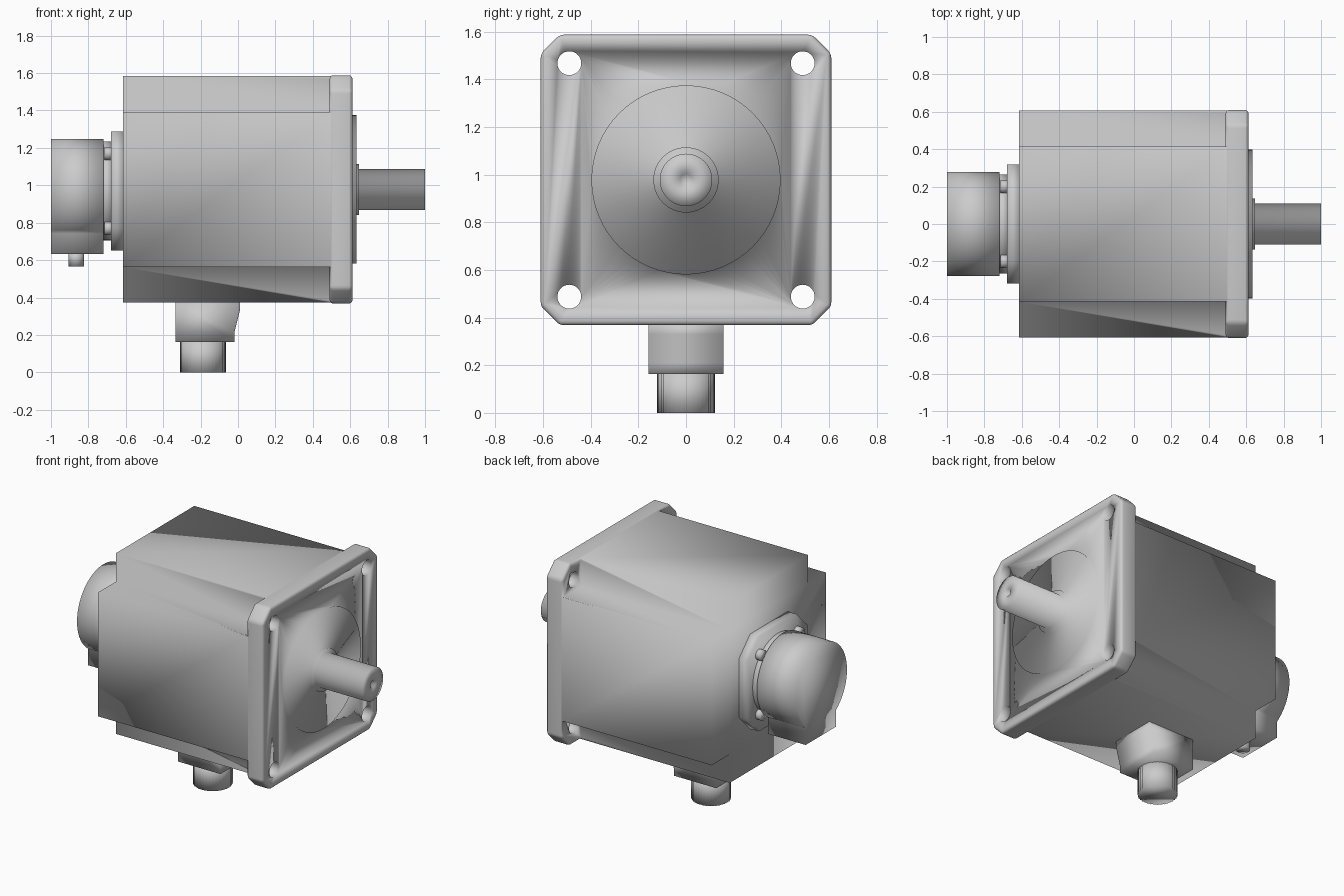
import bpy, bmesh
from math import sin, cos, pi, radians
from mathutils import Vector

if "Cube" in bpy.data.objects:
    bpy.data.objects.remove(bpy.data.objects["Cube"])

CZ = 0.978  # height of the shaft axis


def finish(name, bm, bevel=0.0):
    bmesh.ops.recalc_face_normals(bm, faces=bm.faces)
    if bevel:
        edges = [e for e in bm.edges if e.calc_face_angle(0) > radians(40)]
        bmesh.ops.bevel(bm, geom=edges, offset=bevel, segments=3,
                        profile=0.5, affect='EDGES')
    for f in bm.faces:
        f.smooth = True  # the castings are smooth shaded throughout
    me = bpy.data.meshes.new(name)
    bm.to_mesh(me)
    bm.free()
    ob = bpy.data.objects.new(name, me)
    bpy.context.collection.objects.link(ob)
    return ob


def prism(name, pts, axis, a, b, bevel=0.0):
    """Extrude a 2D outline along an axis: x uses (y,z), y uses (x,z), z uses (x,y)."""
    def put(p, t):
        return {'x': (t, p[0], p[1]), 'y': (p[0], t, p[1]), 'z': (p[0], p[1], t)}[axis]
    bm = bmesh.new()
    face = bm.faces.new([bm.verts.new(put(p, a)) for p in pts])
    ext = bmesh.ops.extrude_face_region(bm, geom=[face])
    d = Vector(put((0, 0), b - a))
    bmesh.ops.translate(bm, vec=d, verts=[v for v in ext['geom'] if isinstance(v, bmesh.types.BMVert)])
    return finish(name, bm, bevel)


def combine(target, other, operation):
    """Apply a boolean and remove the second object."""
    mod = target.modifiers.new('combine', 'BOOLEAN')
    mod.operation, mod.object, mod.solver = operation, other, 'EXACT'
    bpy.context.view_layer.objects.active = target
    bpy.ops.object.modifier_apply(modifier=mod.name)
    bpy.data.objects.remove(other)


def circle(cx, cy, r, n=48):
    return [(cx + r * cos(2 * pi * i / n), cy + r * sin(2 * pi * i / n)) for i in range(n)]


def octagon(h, c, cz):
    k = h - c
    return [(y, cz + z) for y, z in [(h, -k), (h, k), (k, h), (-k, h), (-h, k), (-h, -k), (-k, -h), (k, -h)]]


def lathe_x(name, profile, cz, n=64):
    """Spin (x, radius) points around the shaft axis."""
    bm = bmesh.new()
    vs = [bm.verts.new((x, 0, cz + r)) for x, r in profile]
    es = [bm.edges.new(p) for p in zip(vs, vs[1:])]
    bmesh.ops.spin(bm, geom=vs + es, cent=(0, 0, cz), axis=(1, 0, 0), angle=2 * pi, steps=n)
    bmesh.ops.remove_doubles(bm, verts=bm.verts, dist=1e-5)
    return finish(name, bm)


# housing: square section with stepped corners
h, k = 0.606, 0.415
outline = [(h, -k), (h, k), (k, k), (k, h), (-k, h), (-k, k),
           (-h, k), (-h, -k), (-k, -k), (-k, -h), (k, -h), (k, -k)]
body = prism('motor_body', [(y, CZ + z) for y, z in outline], 'x', -0.615, 0.55)

# mounting flange, then pilot disc, seal collar and shaft with centre hole
combine(body, prism('flange', octagon(0.61, 0.08, CZ), 'x', 0.49, 0.612, bevel=0.018), 'UNION')
combine(body, lathe_x('shaft', [(0.58, 0), (0.58, 0.397), (0.634, 0.397), (0.634, 0.137), (0.648, 0.137),
                                (0.648, 0.11), (1.0, 0.11), (1.0, 0.025), (0.95, 0)], CZ), 'UNION')

# four bolt holes through the flange
for sy in (-1, 1):
    for sz in (-1, 1):
        combine(body, prism('hole_cutter', circle(sy * 0.49, CZ + sz * 0.49, 0.05, 32), 'x', 0.4, 0.7),
                'DIFFERENCE')

# rear adapter plate and neck
EZ = 0.97
prism('rear_plate', octagon(0.318, 0.12, EZ), 'x', -0.68, -0.61)
prism('encoder_neck', circle(0, EZ, 0.265), 'x', -0.73, -0.67)
for sy in (-1, 1):
    for sz in (-1, 1):
        prism('neck_lug', circle(sy * 0.2, EZ + sz * 0.2, 0.035, 16), 'x', -0.715, -0.67)

# encoder cover: round top with a squared foot
a0 = radians(-55)
arc = [(0.278 * cos(t), EZ + 0.278 * sin(t))
       for t in (a0 + (pi - 2 * a0) * i / 48 for i in range(49))]
prism('encoder_cover', arc + [(-0.16, 0.632), (0.16, 0.632)], 'x', -1.0, -0.72)
prism('encoder_cable_gland', circle(-0.865, 0, 0.042, 24), 'z', 0.567, 0.65)

# power connector: block with slanted side, knurled nut below
prism('connector_block', [(-0.335, 0.163), (-0.02, 0.163), (-0.02, 0.21), (0.01, 0.33),
                          (0.01, 0.38), (-0.335, 0.38)], 'y', -0.157, 0.157)
nut = [(-0.187 + r * cos(2 * pi * i / 72), r * sin(2 * pi * i / 72))
       for i, r in enumerate([0.122, 0.117] * 36)]
prism('connector_nut', nut, 'z', 0.0, 0.17)
